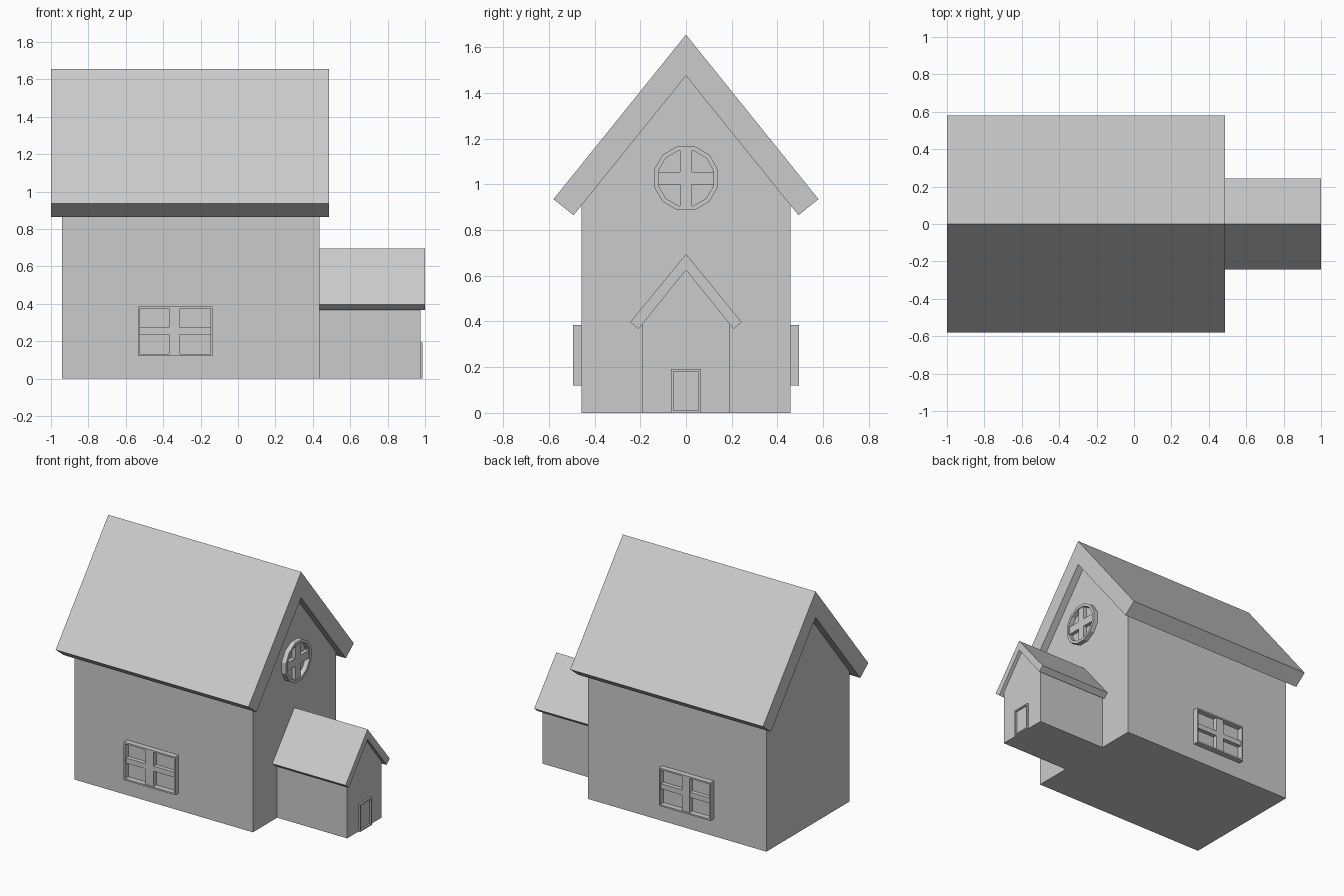
import bpy, bmesh, math

if "Cube" in bpy.data.objects:
    bpy.data.objects.remove(bpy.data.objects["Cube"])


def finish(name, bm):
    bmesh.ops.recalc_face_normals(bm, faces=bm.faces)
    mesh = bpy.data.meshes.new(name)
    bm.to_mesh(mesh)
    bm.free()
    ob = bpy.data.objects.new(name, mesh)
    bpy.context.collection.objects.link(ob)
    return ob


def place(axis, d, p):
    """Profile point p at depth d along the x or y axis."""
    return (d, p[0], p[1]) if axis == 'x' else (p[0], d, p[1])


def prism(name, pts, axis, a, b):
    bm = bmesh.new()
    va, vb = ([bm.verts.new(place(axis, d, p)) for p in pts] for d in (a, b))
    bm.faces.new(va)
    bm.faces.new(vb[::-1])
    n = len(pts)
    for i in range(n):
        j = (i + 1) % n
        bm.faces.new((va[i], va[j], vb[j], vb[i]))
    return finish(name, bm)


def ring(name, outer, inner, axis, a, b):
    bm = bmesh.new()
    loops = [[bm.verts.new(place(axis, d, p)) for p in pts]
             for d, pts in ((a, outer), (b, outer), (b, inner), (a, inner))]
    n = len(outer)
    for k in range(4):
        l, m = loops[k], loops[(k + 1) % 4]
        for i in range(n):
            j = (i + 1) % n
            bm.faces.new((l[i], l[j], m[j], m[i]))
    return finish(name, bm)


def rect(u0, u1, v0, v1):
    return [(u0, v0), (u1, v0), (u1, v1), (u0, v1)]


def gable(half, eave, apex):
    return [(-half, 0), (half, 0), (half, eave), (0, apex), (-half, eave)]


def roof(outer_apex, outer, lower, inner_apex):
    return [(0, outer_apex), outer, lower, (0, inner_apex),
            (-lower[0], lower[1]), (-outer[0], outer[1])]


# Main house
prism("house_walls", gable(0.457, 0.91, 1.48), 'x', -0.94, 0.435)
prism("house_roof", roof(1.655, (0.58, 0.935), (0.492, 0.865), 1.475),
      'x', -1.0, 0.487)

# Porch
prism("porch_walls", gable(0.19, 0.393, 0.628), 'x', 0.42, 0.975)
prism("porch_roof", roof(0.695, (0.244, 0.397), (0.208, 0.367), 0.625),
      'x', 0.42, 1.0)

# Door surround
ring("door_frame", rect(-0.065, 0.065, 0, 0.192),
     rect(-0.055, 0.055, 0.01, 0.182), 'x', 0.97, 0.987)

# Side windows, mirrored front and back
for side, s in (("front", -1), ("back", 1)):
    ring(side + "_window_frame", rect(-0.535, -0.137, 0.12, 0.385),
         rect(-0.524, -0.148, 0.131, 0.374), 'y', s * 0.45, s * 0.495)
    prism(side + "_window_upright", rect(-0.37, -0.31, 0.125, 0.38),
          'y', s * 0.45, s * 0.488)
    prism(side + "_window_crossbar", rect(-0.53, -0.142, 0.237, 0.273),
          'y', s * 0.45, s * 0.486)

# Round gable window, twelve sided
ZC = 1.027


def circle(r):
    return [(r * math.cos(math.radians(15 + 30 * i)),
             ZC + r * math.sin(math.radians(15 + 30 * i))) for i in range(12)]


ring("round_window_frame", circle(0.145), circle(0.125), 'x', 0.42, 0.468)
prism("round_window_upright", rect(-0.026, 0.026, ZC - 0.13, ZC + 0.13),
      'x', 0.42, 0.462)
prism("round_window_crossbar", rect(-0.13, 0.13, ZC - 0.028, ZC + 0.028),
      'x', 0.42, 0.46)
